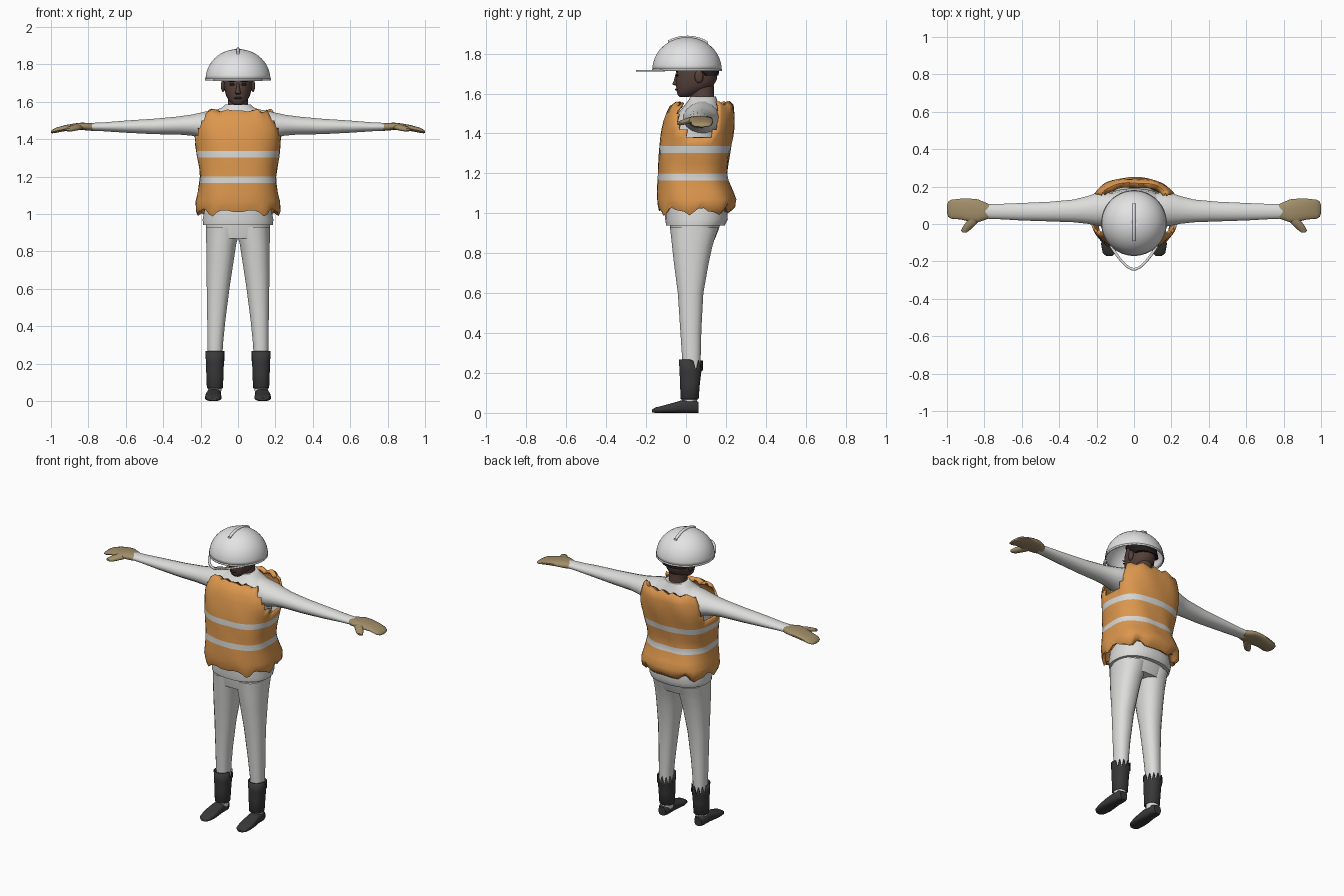
import bpy, bmesh, math
from mathutils import Vector

if "Cube" in bpy.data.objects:
    bpy.data.objects.remove(bpy.data.objects["Cube"])


def material(name, *rgb):
    mat = bpy.data.materials.new(name)
    mat.use_nodes = True
    mat.diffuse_color = (*rgb, 1)
    mat.node_tree.nodes["Principled BSDF"].inputs["Base Color"].default_value = (*rgb, 1)
    return mat


white = material("white cloth", .72, .72, .71)
shell_white = material("helmet white", .77, .77, .77)
orange = material("vest orange", .72, .31, .075)
silver = material("reflective stripe", .68, .68, .67)
tan = material("glove tan", .36, .27, .14)
black = material("boot black", .04, .04, .04)
skin = material("skin brown", .095, .052, .042)
dark = material("hair dark", .015, .012, .012)
lips = material("lip brown", .07, .028, .025)


def finish(name, bm, *mats, angle=50):
    """Turn a bmesh into a smooth shaded object."""
    bmesh.ops.recalc_face_normals(bm, faces=bm.faces)
    mesh = bpy.data.meshes.new(name)
    bm.to_mesh(mesh)
    bm.free()
    for mat in mats:
        mesh.materials.append(mat)
    obj = bpy.data.objects.new(name, mesh)
    bpy.context.collection.objects.link(obj)
    bpy.ops.object.select_all(action='DESELECT')
    obj.select_set(True)
    bpy.context.view_layer.objects.active = obj
    bpy.ops.object.shade_smooth_by_angle(angle=math.radians(angle))
    return obj


def loft(axis, stations, sides=20, power=2.0, caps=True, flip=1):
    """Skin rounded rings; a station is (position, low a, high a, low b, high b)."""
    bm = bmesh.new()
    rings = []
    for t, a0, a1, b0, b1 in stations:
        ring = []
        for i in range(sides):
            angle = math.tau * (i + .5) / sides
            c, s = math.cos(angle), math.sin(angle)
            a = (a0 + a1) / 2 + (a1 - a0) / 2 * math.copysign(abs(c) ** (2 / power), c)
            b = (b0 + b1) / 2 + (b1 - b0) / 2 * math.copysign(abs(s) ** (2 / power), s)
            x, y, z = {'X': (t, a, b), 'Y': (a, t, b), 'Z': (a, b, t)}[axis]
            ring.append(bm.verts.new((x * flip, y, z)))
        rings.append(ring)
    for low, high in zip(rings, rings[1:]):
        for i in range(sides):
            j = (i + 1) % sides
            bm.faces.new((low[i], low[j], high[j], high[i]))
    if caps:
        bm.faces.new(rings[0])
        bm.faces.new(rings[-1])
    return bm


def upright(rows, **options):
    """Loft upwards from rows of (height, half width, front, back)."""
    return loft('Z', [(z, -w, w, f, b) for z, w, f, b in rows], **options)


def ball(name, centre, size, mat):
    bm = bmesh.new()
    bmesh.ops.create_uvsphere(bm, u_segments=14, v_segments=8, radius=1)
    for v in bm.verts:
        v.co = Vector(centre) + v.co * Vector(size)
    return finish(name, bm, mat)


def thicken(obj, amount):
    mod = obj.modifiers.new("thickness", 'SOLIDIFY')
    mod.thickness = amount
    mod.offset = -1


# Shirt body with a loose hem
finish("shirt_body", upright([
    (.94, .187, -.10, .195), (.97, .19, -.105, .21), (1.03, .178, -.105, .205),
    (1.2, .165, -.10, .16), (1.35, .18, -.09, .18), (1.45, .195, -.07, .19),
    (1.51, .185, -.035, .18), (1.545, .14, -.005, .165), (1.57, .085, .015, .155),
    (1.585, .07, .02, .15)], sides=32, power=2.3), white)

# Puffy vest shell
bm = upright([
    (1.02, .195, -.12, .19), (1.01, .215, -.135, .215), (1.035, .226, -.142, .245),
    (1.07, .224, -.145, .25), (1.11, .215, -.145, .235), (1.165, .207, -.142, .213),
    (1.2, .204, -.14, .207), (1.25, .21, -.138, .212), (1.302, .219, -.136, .22),
    (1.337, .223, -.134, .226), (1.38, .229, -.129, .234), (1.42, .235, -.122, .24),
    (1.46, .235, -.113, .243), (1.5, .225, -.1, .243), (1.535, .212, -.08, .238),
    (1.553, .195, -.055, .22), (1.545, .18, -.03, .195)],
    sides=48, power=2.6, caps=False)
# Armholes and the open neck
holes = [f for f in bm.faces if (lambda c:
         abs(c.x) > .12 and ((c.y - .065) / .105) ** 2 + ((c.z - 1.49) / .125) ** 2 < 1)
         (f.calc_center_median())]
bmesh.ops.delete(bm, geom=holes, context='FACES')
# Ragged hem, crumpled fabric and ragged top edge
for v in bm.verts:
    turn = math.atan2(v.co.y - .05, v.co.x)
    if v.co.z < 1.04:
        v.co.z += .016 * math.sin(turn * 9) + .008 * math.sin(turn * 17)
    elif v.co.z > 1.5:
        v.co.z += .01 * math.sin(turn * 14)
    swell = .012 * math.sin(turn * 7 + v.co.z * 21)
    v.co.x *= 1 + swell
    v.co.y += v.co.y * swell
for f in bm.faces:
    height = f.calc_center_median().z
    f.material_index = int(1.17 < height < 1.198 or 1.305 < height < 1.335)
vest = finish("safety_vest", bm, orange, silver)
thicken(vest, .012)

# Trouser hips
finish("trouser_hips", upright([
    (.87, .168, -.07, .145), (.92, .172, -.08, .165), (.97, .172, -.085, .18)],
    sides=24, power=2.4), white)

# Limbs, repeated on both sides
for label, side in (("left", 1), ("right", -1)):
    finish(label + "_trouser_leg", loft('Z', [
        (.2, .084, .162, -.015, .072), (.3, .08, .164, -.022, .075),
        (.42, .068, .165, -.03, .078), (.6, .045, .168, -.042, .088),
        (.75, .022, .17, -.062, .115), (.84, .008, .171, -.072, .135),
        (.885, -.005, .172, -.077, .15), (.93, -.005, .172, -.082, .165)],
        sides=16, power=2.3, flip=side), white)

    # Boot shaft, torn at the back of its top edge
    bm = loft('Z', [
        (.068, .083, .163, -.025, .06), (.072, .08, .167, -.028, .064),
        (.15, .077, .17, -.03, .07), (.21, .075, .172, -.033, .078),
        (.268, .073, .175, -.036, .086)], sides=24, power=2.3, caps=False, flip=side)
    bm.verts.ensure_lookup_table()
    for i, v in enumerate(bm.verts):
        if v.co.z > .25 and v.co.y > .03:
            v.co.z -= .055 if i % 2 else .006
    thicken(finish(label + "_boot_shaft", bm, black), .006)

    finish(label + "_ankle", loft('Z', [
        (.04, .09, .16, -.02, .055), (.09, .086, .162, -.02, .058)],
        sides=16, flip=side), white)

    # Shoe with a low toe
    finish(label + "_shoe", loft('Y', [
        (-.17, .115, .15, .002, .016), (-.155, .098, .168, 0, .027),
        (-.11, .088, .176, 0, .038), (-.06, .09, .174, 0, .052),
        (-.02, .093, .168, 0, .064), (.04, .093, .166, 0, .065),
        (.062, .105, .155, 0, .055)], sides=16, power=3, flip=side), black)

    # Sleeve
    finish(label + "_sleeve", loft('X', [
        (.08, .0, .165, 1.4, 1.565), (.15, -.015, .17, 1.395, 1.555),
        (.2, -.01, .168, 1.405, 1.543), (.25, .0, .15, 1.418, 1.532),
        (.32, .008, .132, 1.424, 1.522), (.45, .013, .12, 1.426, 1.51),
        (.6, .018, .113, 1.434, 1.5), (.72, .025, .108, 1.442, 1.49),
        (.795, .028, .106, 1.445, 1.487)], sides=16, flip=side), white)

    # Mitten with a separate thumb
    finish(label + "_glove", loft('X', [
        (.775, .03, .106, 1.445, 1.486), (.8, .02, .118, 1.445, 1.487),
        (.835, .008, .133, 1.45, 1.489), (.88, .012, .137, 1.448, 1.484),
        (.93, .024, .136, 1.442, 1.474), (.975, .026, .131, 1.433, 1.461),
        (.994, .038, .12, 1.431, 1.45), (1, .06, .1, 1.433, 1.443)],
        sides=16, power=2.4, flip=side), tan)
    finish(label + "_thumb", loft('Y', [
        (-.045, .895, .918, 1.446, 1.458), (-.034, .878, .926, 1.44, 1.463),
        (-.012, .855, .915, 1.443, 1.472), (.015, .828, .895, 1.448, 1.48),
        (.05, .825, .885, 1.452, 1.482)], sides=12, flip=side), tan)

    # Face details in pairs
    ball(label + "_ear", (side * .08, .065, 1.685), (.012, .022, .033), skin)
    ball(label + "_eye", (side * .032, -.044, 1.692), (.015, .006, .006), dark)
    ball(label + "_eyebrow", (side * .033, -.046, 1.71), (.02, .005, .004), dark)

# Neck and head
finish("neck", upright([
    (1.53, .065, .02, .15), (1.58, .053, .022, .14), (1.64, .053, .025, .14)]), skin)
finish("head", upright([
    (1.582, .022, -.03, .012), (1.592, .036, -.042, .04), (1.61, .052, -.047, .085),
    (1.635, .065, -.05, .135), (1.67, .074, -.05, .155), (1.72, .078, -.048, .16),
    (1.76, .072, -.035, .145), (1.8, .045, .0, .11)], sides=24, power=2.2), skin)
finish("nose", loft('Z', [
    (1.64, -.01, .01, -.052, -.03), (1.646, -.017, .017, -.069, -.03),
    (1.665, -.011, .011, -.061, -.03), (1.7, -.007, .007, -.052, -.03)], sides=10), skin)
ball("mouth", (0, -.046, 1.62), (.022, .009, .006), lips)
finish("hair", upright([
    (1.69, .081, .075, .164), (1.73, .084, .0, .166), (1.78, .078, -.04, .15),
    (1.815, .045, .0, .11)], sides=24), dark)

# Hollow helmet dome with a rim and crest
dome = []
for step in range(13):
    a = math.radians(89) * step / 12
    r = .174 * math.cos(a)
    dome.append((1.72 + .162 * math.sin(a), r, .005 - r, .005 + r))
thicken(finish("helmet_dome", upright(dome, sides=40, caps=False), shell_white), .006)
thicken(finish("helmet_rim", upright([
    (1.714, .176, -.171, .181), (1.724, .176, -.171, .181)],
    sides=40, caps=False), shell_white), .007)

crest = []
for step in range(11):
    y = -.09 + .02 * step
    top = 1.718 + .172 * math.sqrt(1 - ((y - .005) / .19) ** 2)
    crest.append((y, -.009, .009, top - .02, top))
finish("helmet_crest", loft('Y', crest, sides=10, power=3), shell_white)

# Narrow bow-shaped peak in front of the helmet
bm = bmesh.new()
pairs = []
for step in range(25):
    s = step / 12 - 1
    y = -.25 + .13 * abs(s) ** 1.7
    pairs.append([bm.verts.new((s * w, y + d, 1.719)) for w, d in ((.13, 0), (.12, .015))])
for (a, b), (c, d) in zip(pairs, pairs[1:]):
    bm.faces.new((a, b, d, c))
thicken(finish("helmet_peak", bm, shell_white), .008)
